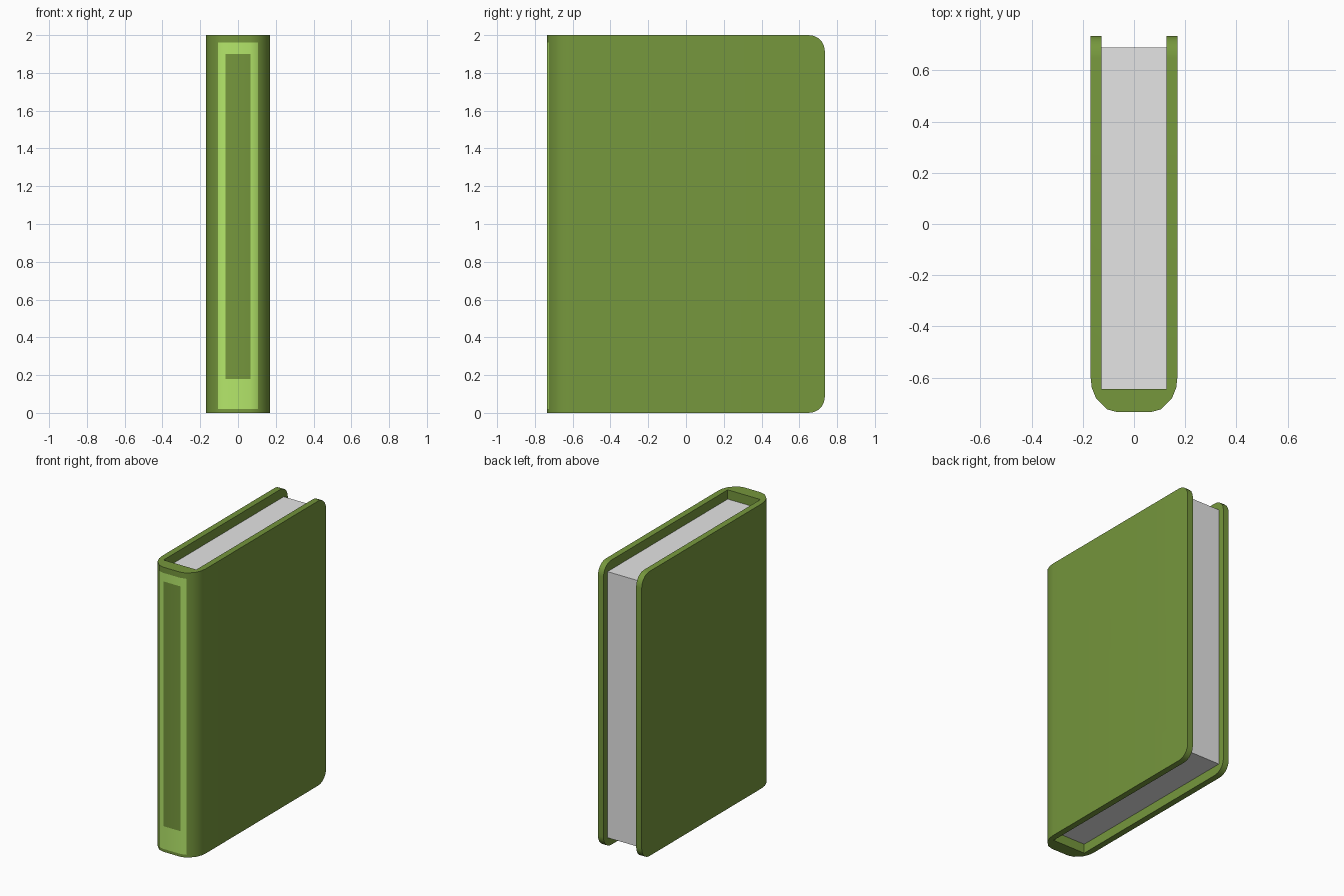
import bpy, bmesh, math
from mathutils import Vector

if "Cube" in bpy.data.objects:
    bpy.data.objects.remove(bpy.data.objects["Cube"])


def make_material(name, rgb):
    m = bpy.data.materials.new(name)
    m.diffuse_color = (*rgb, 1.0)
    m.use_nodes = True
    m.node_tree.nodes["Principled BSDF"].inputs["Base Color"].default_value = m.diffuse_color
    return m


cover_green = make_material("cover green", (0.18, 0.31, 0.046))
spine_green = make_material("light spine green", (0.46, 0.80, 0.145))
page_grey = make_material("page grey", (0.78, 0.78, 0.78))


def add_object(name, bm, materials):
    bmesh.ops.recalc_face_normals(bm, faces=bm.faces[:])
    mesh = bpy.data.meshes.new(name)
    bm.to_mesh(mesh)
    bm.free()
    for m in materials:
        mesh.materials.append(m)
    obj = bpy.data.objects.new(name, mesh)
    bpy.context.collection.objects.link(obj)
    return obj


# Cover: U-shaped plan with a rounded spine, mirrored half profile, extruded upward
half = [(0.066, -0.735), (0.106, -0.724), (0.148, -0.682), (0.165, -0.64),
        (0.17, -0.595), (0.17, 0.735), (0.127, 0.735), (0.127, -0.645)]
outline = half + [(-x, y) for x, y in reversed(half)]
bm = bmesh.new()
base = bm.faces.new([bm.verts.new((x, y, 0)) for x, y in outline])
top = bmesh.ops.extrude_face_region(bm, geom=[base])["geom"]
bmesh.ops.translate(bm, vec=(0, 0, 2),
                    verts=[g for g in top if isinstance(g, bmesh.types.BMVert)])
bmesh.ops.recalc_face_normals(bm, faces=bm.faces[:])

# Rounded fore-edge corners on both boards
corners = [e for e in bm.edges
           if all(v.co.y > 0.73 for v in e.verts)
           and abs(e.verts[0].co.z - e.verts[1].co.z) < 1e-4]
bmesh.ops.bevel(bm, geom=corners, offset=0.085, segments=5, profile=0.5,
                affect='EDGES')


# Spine panel and label are cut into the flat front of the cover
def front_faces(limit):
    return [f for f in bm.faces if f.normal.y < -0.3
            and f.calc_center_median().y < -0.70
            and abs(f.calc_center_median().x) < limit]


for z in (0.02, 0.18, 1.9, 1.96):
    faces = front_faces(0.11)
    geom = set(faces)
    for f in faces:
        geom.update(f.edges)
        geom.update(f.verts)
    bmesh.ops.bisect_plane(bm, geom=list(geom), plane_co=Vector((0, 0, z)),
                           plane_no=Vector((0, 0, 1)))
    bm.normal_update()

for f in front_faces(0.106):
    c = f.calc_center_median()
    on_label = abs(c.x) < 0.06 and 0.18 < c.z < 1.9
    if 0.02 < c.z < 1.96 and not on_label:
        f.material_index = 1

cover = add_object("cover", bm, [cover_green, spine_green])
bpy.context.view_layer.objects.active = cover
cover.select_set(True)
bpy.ops.object.shade_smooth_by_angle(angle=math.radians(40))

# Page block, slightly shorter than the boards
bm = bmesh.new()
bmesh.ops.create_cube(bm, size=1)
bmesh.ops.scale(bm, vec=(0.256, 1.337, 1.87), verts=bm.verts[:])
bmesh.ops.translate(bm, vec=(0, 0.0215, 1.0), verts=bm.verts[:])
add_object("pages", bm, [page_grey])
